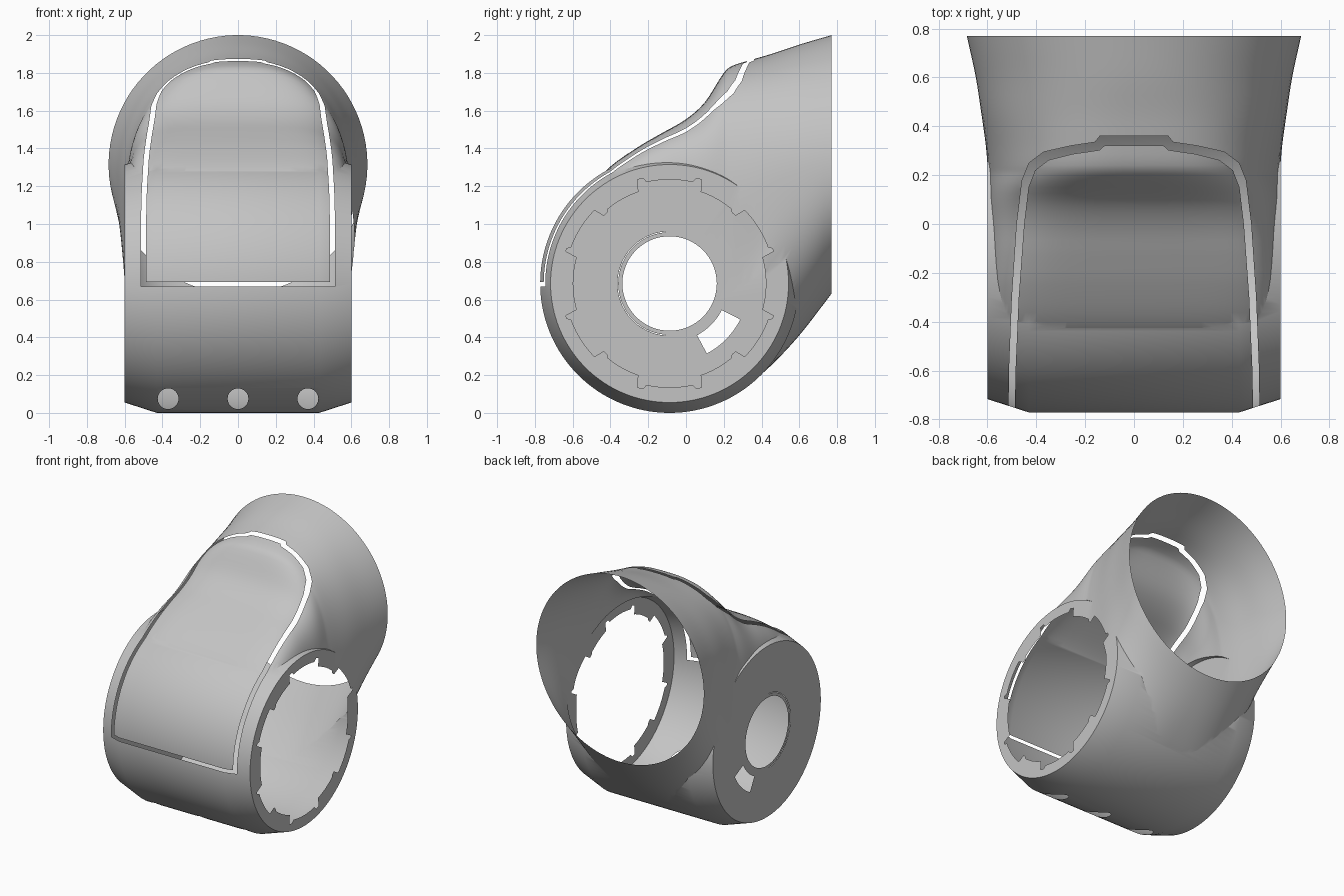
import bpy
import bmesh
from math import sin, cos, pi, radians, degrees, copysign

old = bpy.data.objects.get("Cube")
if old:
    bpy.data.objects.remove(old, do_unlink=True)

AXIS_Y, AXIS_Z = -0.087, 0.685      # centre line of the joint drum


def make_material(name, value):
    mat = bpy.data.materials.new(name)
    mat.use_nodes = True
    colour = (value, value, value, 1)
    mat.diffuse_color = colour
    node = next(n for n in mat.node_tree.nodes if n.type == 'BSDF_PRINCIPLED')
    node.inputs["Base Color"].default_value = colour
    return mat


grey = make_material("shell grey", 0.55)
waste = make_material("cut waste", 0.1)   # marks faces to drop, removed at the end


def finish(name, bm, materials):
    bmesh.ops.recalc_face_normals(bm, faces=bm.faces)
    mesh = bpy.data.meshes.new(name)
    bm.to_mesh(mesh)
    bm.free()
    for mat in materials:
        mesh.materials.append(mat)
    obj = bpy.data.objects.new(name, mesh)
    bpy.context.collection.objects.link(obj)
    return obj


def loft(name, rings, materials, end_material=0):
    """Skin closed rings of equal length and cap both ends."""
    bm = bmesh.new()
    loops = [[bm.verts.new(p) for p in ring] for ring in rings]
    for a, b in zip(loops, loops[1:]):
        for i in range(len(a)):
            j = (i + 1) % len(a)
            bm.faces.new((a[i], a[j], b[j], b[i]))
    bm.faces.new(loops[0])
    bm.faces.new(loops[-1]).material_index = end_material
    return finish(name, bm, materials)


def apply_boolean(body, other, operation):
    mod = body.modifiers.new("bool", 'BOOLEAN')
    mod.operation = operation
    mod.solver = 'EXACT'
    mod.object = other
    mod.material_mode = 'TRANSFER'
    bpy.context.view_layer.objects.active = body
    bpy.ops.object.modifier_apply(modifier=mod.name)
    bpy.data.objects.remove(other, do_unlink=True)


def cut(body, outline, lo, hi, place):
    """Cut a prism; place(u, v, depth) turns outline points into space."""
    rings = [[place(u, v, d) for u, v in outline] for d in (lo, hi)]
    cutter = loft("cutter", rings, [waste])
    cutter.hide_render = True
    apply_boolean(body, cutter, 'DIFFERENCE')


def along_x(u, v, d):
    return (d, AXIS_Y + u, AXIS_Z + v)


def along_y(u, v, d):
    return (u, d, v)


def along_z(u, v, d):
    return (u, v, d)


def circle(radius, count=64, cu=0, cv=0):
    return [(cu + radius * cos(2 * pi * i / count), cv + radius * sin(2 * pi * i / count))
            for i in range(count)]


def sector(r0, r1, start, end, count=16):
    angles = [radians(start + (end - start) * i / count) for i in range(count + 1)]
    return ([(r1 * cos(a), r1 * sin(a)) for a in angles]
            + [(r0 * cos(a), r0 * sin(a)) for a in reversed(angles)])


# Joint drum with chamfered rims
drum = loft("shell", [[along_x(u, v, x) for u, v in circle(r, 128)]
                      for x, r in ((-0.6, 0.63), (-0.43, 0.685), (0.43, 0.685), (0.6, 0.63))],
            [grey, waste])

# Neck stations: y, top, bottom, widest height, half width, top and bottom squareness
STATIONS = [
    (-.5, 1.2, .5, .75, .598, 6, 5),
    (-.4, 1.305, .4, .75, .598, 6, 5),
    (-.25, 1.41, .25, .76, .598, 6, 5),
    (-.13, 1.48, .15, .77, .598, 5.5, 5),
    (0, 1.555, .1, .8, .598, 4.7, 5),
    (.1, 1.645, .08, .87, .598, 4, 5),
    (.2, 1.8, .08, .95, .598, 2.9, 4.5),
    (.24, 1.835, .095, .99, .6, 2.7, 4.2),
    (.33, 1.865, .15, 1.08, .608, 2.5, 3.5),
    (.45, 1.9, .25, 1.18, .625, 2.3, 2.8),
    (.6, 1.95, .41, 1.26, .648, 2.1, 2.3),
    (.77, 2, .63, 1.315, .685, 2, 2),
]


def slope(i, k):
    a, b = STATIONS[max(i - 1, 0)], STATIONS[min(i + 1, len(STATIONS) - 1)]
    return (b[k] - a[k]) / (b[0] - a[0])


def station(i, t):
    """Smoothly blend station i into the next one."""
    a, b = STATIONS[i], STATIONS[i + 1]
    h = b[0] - a[0]
    row = [a[0] + h * t]
    for k in range(1, 7):
        s = t * t * (3 - 2 * t)
        row.append(a[k] * (1 - s) + b[k] * s
                   + h * t * (1 - t) * ((1 - t) * slope(i, k) - t * slope(i + 1, k)))
    return row


def neck_ring(row, count=96):
    y, top, bottom, mid, width, n_top, n_bottom = row
    ring = []
    for i in range(count):
        a = 2 * pi * (i + 0.5) / count
        n, height = (n_top, top - mid) if sin(a) > 0 else (n_bottom, mid - bottom)
        ring.append((width * copysign(abs(cos(a)) ** (2 / n), cos(a)), y,
                     mid + height * copysign(abs(sin(a)) ** (2 / n), sin(a))))
    return ring


# Flared neck, joined to the drum; its rear cap is dropped later
rows = [station(i, j / 4) for i in range(len(STATIONS) - 1) for j in range(4)]
rows.append(STATIONS[-1])
neck = loft("neck", [neck_ring(r) for r in rows], [grey, waste], 1)
apply_boolean(drum, neck, 'UNION')


# Large keyed opening on the left side
def keyed_radius(angle):
    a = angle % 180
    a = min(a, 180 - a)
    for limit, r in ((16, .51), (20, .575), (45, .555), (50, .5), (72, .512), (76, .575)):
        if a < limit:
            return r
    return 0.55


keyed = [(keyed_radius(degrees(a)) * cos(a), keyed_radius(degrees(a)) * sin(a))
         for a in (2 * pi * (i + 0.5) / 240 for i in range(240))]
cut(drum, keyed, 0.5, 0.75, along_x)

# Small bore, cable slot and fine slit on the right side
cut(drum, circle(0.25), -0.75, -0.5, along_x)
cut(drum, sector(0.31, 0.42, -62, -27), -0.75, -0.5, along_x)
cut(drum, sector(0.272, 0.276, 95, 265, 32), -0.75, -0.5, along_x)

# Three screw holes low on the front
for x in (-0.37, 0, 0.37):
    cut(drum, circle(0.055, 32, x, 0.075), -1, -0.12, along_y)

# Gap around the front cover, with a tab at the top
outer = [(.515, -.9), (.512, -.6), (.5, -.3), (.48, 0), (.458, .18), (.43, .25),
         (.37, .295), (.26, .32), (.16, .335), (.14, .36)]
inner = [(.49, -.9), (.485, -.6), (.472, -.3), (.45, 0), (.432, .15), (.405, .22),
         (.35, .262), (.25, .287), (.14, .303), (.12, .322)]


def mirrored(half):
    return half + [(-x, y) for x, y in reversed(half)]


cut(drum, mirrored(outer) + mirrored(inner)[::-1], 0.675, 2.5, along_z)
cut(drum, [(-.513, .668), (.513, .668), (.513, .693), (-.513, .693)], -0.9, -0.65, along_y)

# Drop the waste faces so that only the open skin remains
mesh = drum.data
drop = {i for i, m in enumerate(mesh.materials) if m == waste}
bm = bmesh.new()
bm.from_mesh(mesh)
bmesh.ops.delete(bm, geom=[f for f in bm.faces if f.material_index in drop], context='FACES')
bmesh.ops.remove_doubles(bm, verts=bm.verts, dist=0.00002)
for face in bm.faces:
    face.material_index = 0
bm.to_mesh(mesh)
bm.free()
mesh.materials.clear()
mesh.materials.append(grey)
bpy.data.materials.remove(waste)

# Split the cover from the shell
bpy.ops.object.select_all(action='DESELECT')
drum.select_set(True)
bpy.context.view_layer.objects.active = drum
bpy.ops.object.mode_set(mode='EDIT')
bpy.ops.mesh.select_all(action='SELECT')
bpy.ops.mesh.separate(type='LOOSE')
bpy.ops.object.mode_set(mode='OBJECT')
parts = sorted(bpy.context.selected_objects, key=lambda o: -sum(p.area for p in o.data.polygons))
for scrap in parts[2:]:
    bpy.data.objects.remove(scrap, do_unlink=True)
for part, name in zip(parts, ("joint_shell", "front_cover")):
    part.name = name
    bpy.context.view_layer.objects.active = part
bpy.ops.object.shade_smooth_by_angle(angle=radians(30))
